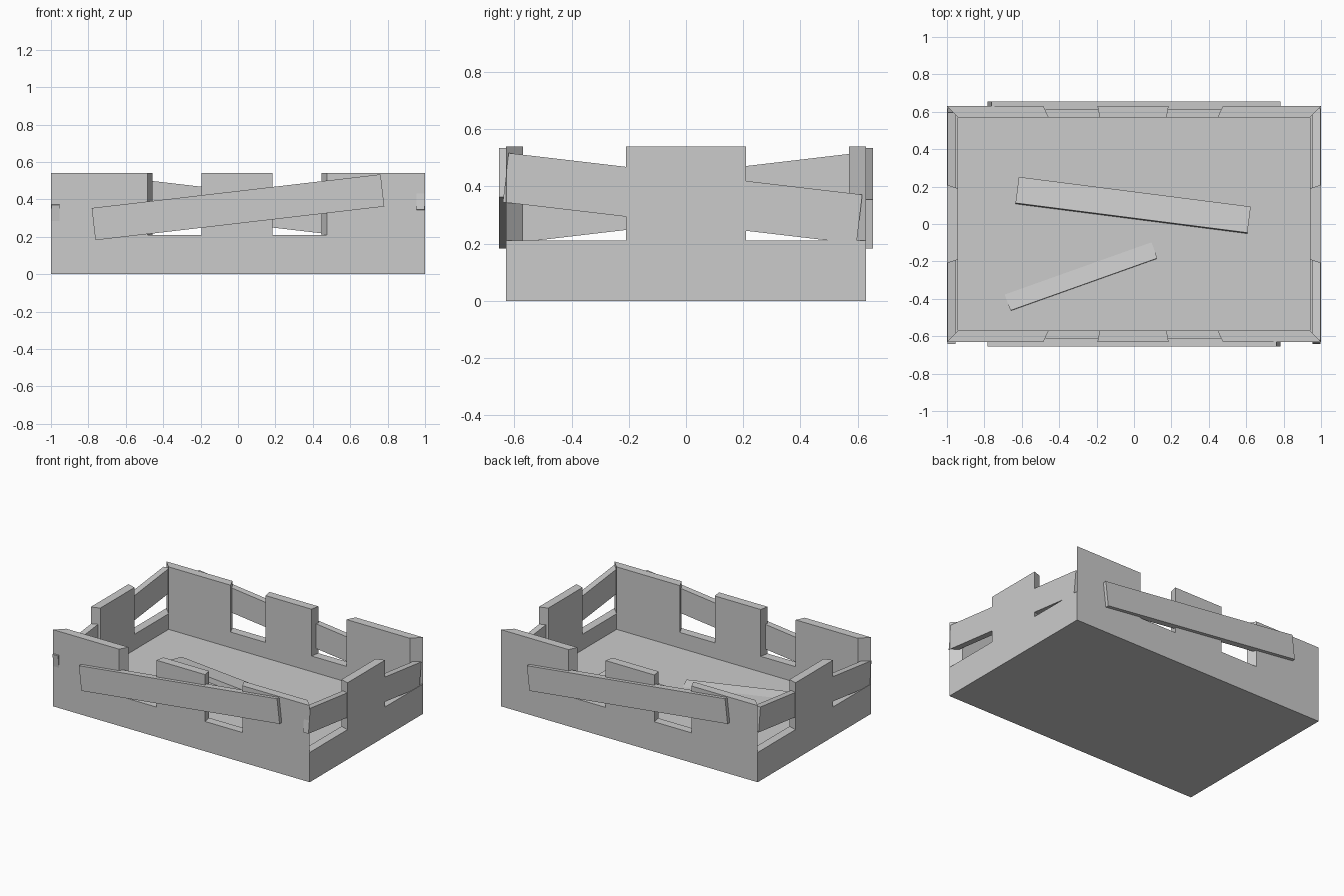
import bpy, bmesh
from math import radians
from mathutils import Matrix, Vector

if "Cube" in bpy.data.objects:
    bpy.data.objects.remove(bpy.data.objects["Cube"])

HX, HY, T = 1.0, 0.63, 0.06      # half sizes and wall thickness
LOW, HIGH, FLOOR = 0.21, 0.54, 0.10


def finish(bm, name):
    bmesh.ops.recalc_face_normals(bm, faces=bm.faces)
    mesh = bpy.data.meshes.new(name)
    bm.to_mesh(mesh)
    bm.free()
    obj = bpy.data.objects.new(name, mesh)
    bpy.context.collection.objects.link(obj)
    return obj


def wall(name, profile, half, depth, axis, sign):
    """Notched wall: outer profile bridged to a mitred inner profile."""
    bm = bmesh.new()
    shrink = (half - T) / half
    rings = []
    for d, s in ((depth, 1), (depth - T, shrink)):
        ring = []
        for u, z in profile:
            p = (u * s, sign * d, z) if axis == 'Y' else (sign * d, u * s, z)
            ring.append(bm.verts.new(p))
        rings.append(ring)
        bm.faces.new(ring)
    n = len(profile)
    for i in range(n):
        j = (i + 1) % n
        bm.faces.new((rings[0][i], rings[0][j], rings[1][j], rings[1][i]))
    return finish(bm, name)


def box(name, loc, size, rot=Matrix.Identity(4)):
    bm = bmesh.new()
    bmesh.ops.create_cube(bm, size=1)
    bm.transform(Matrix.Translation(loc) @ rot @ Matrix.Diagonal((*size, 1)))
    return finish(bm, name)


def turn(deg, axis):
    return Matrix.Rotation(radians(deg), 4, axis)


# Broken crate walls
long_profile = [(-HX, 0), (HX, 0), (HX, HIGH), (.475, HIGH), (.475, LOW),
                (.185, LOW), (.185, HIGH), (-.195, HIGH), (-.195, LOW),
                (-.485, LOW), (-.485, HIGH), (-HX, HIGH)]
short_profile = [(-HY, 0), (HY, 0), (HY, LOW), (.21, LOW), (.21, HIGH),
                 (-.21, HIGH), (-.21, LOW), (-HY, LOW)]
wall("front_wall", long_profile, HX, HY, 'Y', -1)
wall("back_wall", long_profile, HX, HY, 'Y', 1)
wall("right_wall", short_profile, HY, HX, 'X', 1)
wall("left_wall", short_profile, HY, HX, 'X', -1)

# Floor slab
box("floor", (0, 0, FLOOR / 2), (2 * (HX - T), 2 * (HY - T), FLOOR))

# Slanted planks nailed across the walls
for side, s in (("front", -1), ("back", 1)):
    box(side + "_plank", (0, s * .632, .358), (1.555, .045, .173), turn(s * 6.65, 'Y'))
for side, s in (("right", 1), ("left", -1)):
    box(side + "_plank", (s * .976, -.012, .358), (.043, 1.245, .173), turn(-s * 6.7, 'X'))

# Loose planks lying tilted on the floor
box("long_loose_plank", (-.005, .10, .105), (1.25, .142, .04), turn(-7.3, 'Z') @ turn(-8, 'X'))
box("short_loose_plank", (-.291, -.259, .083), (.833, .142, .04), turn(19.6, 'Z') @ turn(-8, 'X'))
